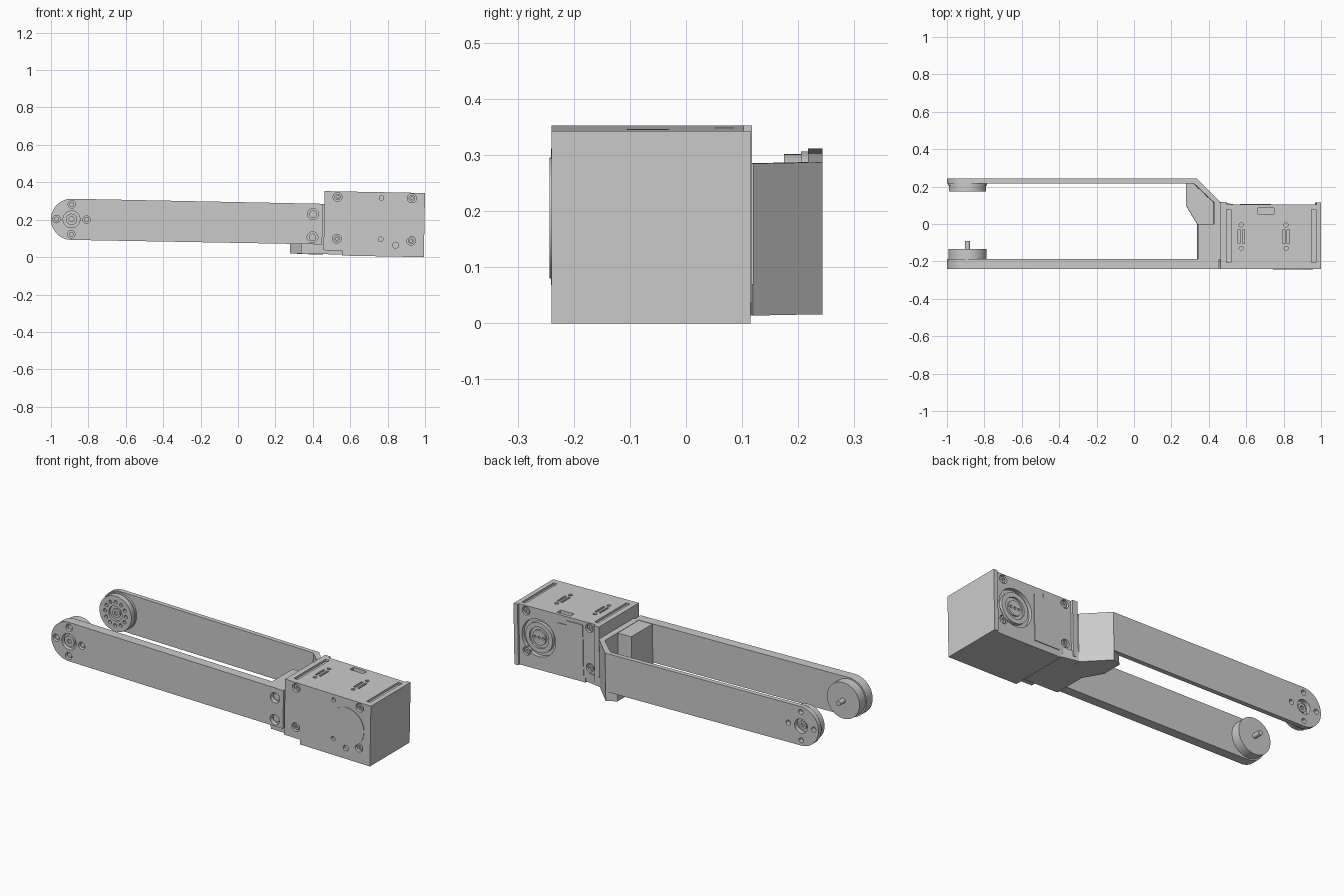
import bpy, bmesh
from math import cos, sin, pi
from mathutils import Matrix, Vector

if "Cube" in bpy.data.objects:
    bpy.data.objects.remove(bpy.data.objects["Cube"])

# Everything is laid out straight (z measured from the arm axis), then tilted slightly.
PIVOT = -0.89
TILT = (Matrix.Translation((PIVOT, 0, 0.202)) @ Matrix.Rotation(0.0187, 4, 'Y')
        @ Matrix.Translation((-PIVOT, 0, 0)))


def circle(x, v, r, n=32, a0=0.0, a1=2 * pi):
    full = abs(a1 - a0 - 2 * pi) < 1e-6
    return [(x + r * cos(a0 + (a1 - a0) * i / (n if full else n - 1)),
             v + r * sin(a0 + (a1 - a0) * i / (n if full else n - 1))) for i in range(n)]


def rect(x0, x1, v0, v1):
    return [(x0, v0), (x1, v0), (x1, v1), (x0, v1)]


def add_prism(bm, pts, axis, a, b):
    """Extrude an (x, z) profile along y, or an (x, y) profile along z."""
    place = (lambda p, t: Vector((p[0], t, p[1]))) if axis == 'y' else (lambda p, t: Vector((p[0], p[1], t)))
    lo = [bm.verts.new(place(p, a)) for p in pts]
    hi = [bm.verts.new(place(p, b)) for p in pts]
    bm.faces.new(lo)
    bm.faces.new(hi)
    for i in range(len(pts)):
        j = (i + 1) % len(pts)
        bm.faces.new((lo[i], lo[j], hi[j], hi[i]))


def mesh_object(name, prisms):
    bm = bmesh.new()
    for p in prisms:
        add_prism(bm, *p)
    bmesh.ops.recalc_face_normals(bm, faces=bm.faces)
    me = bpy.data.meshes.new(name)
    bm.to_mesh(me)
    bm.free()
    ob = bpy.data.objects.new(name, me)
    bpy.context.collection.objects.link(ob)
    return ob


def make(name, prisms, cuts=()):
    """Object from a list of (profile, axis, from, to), with pockets cut out one by one."""
    ob = mesh_object(name, prisms)
    bpy.context.view_layer.objects.active = ob
    for cut in cuts:
        cutter = mesh_object(name + "_cutter", [cut])
        cutter.hide_render = True
        mod = ob.modifiers.new("pocket", 'BOOLEAN')
        mod.operation, mod.solver, mod.object = 'DIFFERENCE', 'EXACT', cutter
        bpy.ops.object.modifier_apply(modifier=mod.name)
        bpy.data.objects.remove(cutter)
    ob.data.transform(TILT)
    bpy.ops.object.select_all(action='DESELECT')
    ob.select_set(True)
    bpy.ops.object.shade_smooth_by_angle()
    return ob


def arm_profile(x_end):
    return circle(PIVOT, 0, 0.11, 25, pi / 2, 3 * pi / 2) + [(x_end, -0.109), (x_end, 0.108)]


TIP = [(PIVOT + 0.08 * cos(k * pi / 2), 0.08 * sin(k * pi / 2)) for k in range(4)]

# Front arm: rounded tip with bolt holes, two counterbores by the housing
cuts = [(circle(x, z, 0.02, 20), 'y', -0.3, -0.215) for x, z in TIP]
cuts += [(circle(0.40, z, 0.029, 24), 'y', -0.3, -0.215) for z in (0.052, -0.072)]
cuts.append((circle(PIVOT, 0, 0.045), 'y', -0.3, -0.215))
make("front_arm", [(arm_profile(0.452), 'y', -0.241, -0.187)], cuts)
make("front_arm_bolts",
     [(circle(x, z, 0.013, 16), 'y', -0.232, -0.21) for x, z in TIP]
     + [(circle(0.40, z, 0.02, 20), 'y', -0.225, -0.21) for z in (0.052, -0.072)])
make("front_pivot_screw", [(circle(PIVOT, 0, 0.03), 'y', -0.237, -0.21)],
     [(circle(PIVOT, 0, 0.014, 6), 'y', -0.26, -0.225)])

# Idler disc and pin on the inside of the front arm
make("idler_disc", [(circle(PIVOT, 0, 0.102, 48), 'y', -0.187, -0.135)])
make("idler_pin", [(circle(PIVOT, 0, 0.014, 20), 'y', -0.14, -0.09)])

# Back arm with holes at the tip
cuts = [(circle(x, z, 0.014, 16), 'y', 0.2, 0.3) for x, z in TIP]
cuts.append((circle(PIVOT, 0, 0.04), 'y', 0.2, 0.3))
make("back_arm", [(arm_profile(0.335), 'y', 0.217, 0.243)], cuts)
make("back_pivot_screw", [(circle(PIVOT, 0, 0.024, 24), 'y', 0.19, 0.23)],
     [(circle(PIVOT, 0, 0.012, 6), 'y', 0.215, 0.26)])

# Drive horn inside the back arm, ring of small holes
ring = [(circle(PIVOT + 0.066 * cos(k * pi / 6), 0.066 * sin(k * pi / 6), 0.01, 12), 'y', 0.15, 0.19)
        for k in range(12)]
make("drive_horn_base", [(circle(PIVOT, 0, 0.104, 48), 'y', 0.205, 0.218)])
make("drive_horn", [(circle(PIVOT, 0, 0.1, 48), 'y', 0.175, 0.207)],
     ring + [(circle(PIVOT, 0, 0.042), 'y', 0.15, 0.188)])
make("drive_horn_screw", [(circle(PIVOT, 0, 0.025, 24), 'y', 0.18, 0.2)],
     [(circle(PIVOT, 0, 0.012, 6), 'y', 0.17, 0.19)])

# Bracket joining the arms: slanted wall, floor, cross wall, inner block
make("bracket_slant_wall", [([(0.335, 0.243), (0.458, 0.12), (0.458, 0.085), (0.318, 0.217)], 'z', -0.163, 0.108)])
make("bracket_floor", [([(0.28, 0.217), (0.28, 0.1), (0.34, 0.0), (0.34, -0.187), (0.56, -0.187), (0.56, 0.1),
                         (0.458, 0.12), (0.335, 0.243)], 'z', -0.161, -0.108)])
make("bracket_cross_wall", [(rect(0.425, 0.465, -0.19, 0.115), 'z', -0.15, 0.108)])
make("bracket_block", [(rect(0.34, 0.43, -0.19, 0.0), 'z', -0.15, 0.106)])

# Motor housing with grooves, slots and screw pockets
SCREWS = [(0.53, 0.146), (0.53, -0.077), (0.927, 0.147), (0.927, -0.08)]
body = [(0.46, -0.14), (0.56, -0.14), (0.56, -0.167), (0.997, -0.167), (0.997, 0.176), (0.46, 0.176)]
cuts = [(circle(x, z, 0.024, 24), 'y', -0.3, -0.22) for x, z in SCREWS]
cuts += [(circle(0.765, z, 0.012, 16), 'y', -0.3, -0.225) for z in (0.145, -0.075)]
cuts.append((circle(0.845, -0.106, 0.016, 16), 'y', -0.3, -0.225))
for x in (0.503, 0.958):
    cuts.append((rect(x - 0.012, x + 0.012, -0.205, 0.078), 'z', 0.164, 0.3))
for x in (0.57, 0.81):
    cuts += [(rect(x + d - 0.006, x + d + 0.006, -0.105, -0.03), 'z', 0.166, 0.3) for d in (-0.012, 0.012)]
    cuts += [(circle(x, y, 0.011, 12), 'z', 0.165, 0.3) for y in (-0.13, -0.005)]
cuts.append((rect(0.66, 0.745, 0.053, 0.085), 'z', 0.155, 0.3))
cuts.append((circle(0.85, 0.012, 0.105, 48), 'y', 0.081, 0.2))
cuts += [(circle(x, z, 0.024, 24), 'y', 0.087, 0.2) for x, z in SCREWS]
make("motor_housing", [(body, 'y', -0.24, 0.103)], cuts)

# Raised front cap and screws
make("front_cap", [(circle(0.85, 0.018, 0.108, 48), 'y', -0.2432, -0.235)])
for label, y0, y1, c0, c1 in (("front", -0.232, -0.21, -0.3, -0.223), ("back", 0.08, 0.097, 0.091, 0.2)):
    make(label + "_housing_screws", [(circle(x, z, 0.017, 20), 'y', y0, y1) for x, z in SCREWS],
         [(circle(x, z, 0.008, 6), 'y', c0, c1) for x, z in SCREWS])

# Rims and raised panel on the back of the housing
make("back_rims", [(rect(0.46, 0.492, -0.14, 0.176), 'y', 0.1, 0.118),
                   (rect(0.972, 0.997, -0.167, 0.176), 'y', 0.1, 0.115)])
make("back_panel", [([(0.57, -0.13), (0.73, -0.13), (0.73, 0.13), (0.67, 0.13), (0.67, 0.155), (0.57, 0.155)],
                     'y', 0.1, 0.107)])

# Output disc in the back recess
make("output_disc", [(circle(0.85, 0.012, 0.085, 40), 'y', 0.075, 0.1)],
     [(circle(0.85, 0.012, 0.06, 32), 'y', 0.09, 0.2)])
make("output_hub", [(circle(0.85, 0.012, 0.042), 'y', 0.08, 0.1)],
     [(circle(0.85 + dx, 0.012, 0.008, 12), 'y', 0.085, 0.2) for dx in (-0.026, 0, 0.026)])
